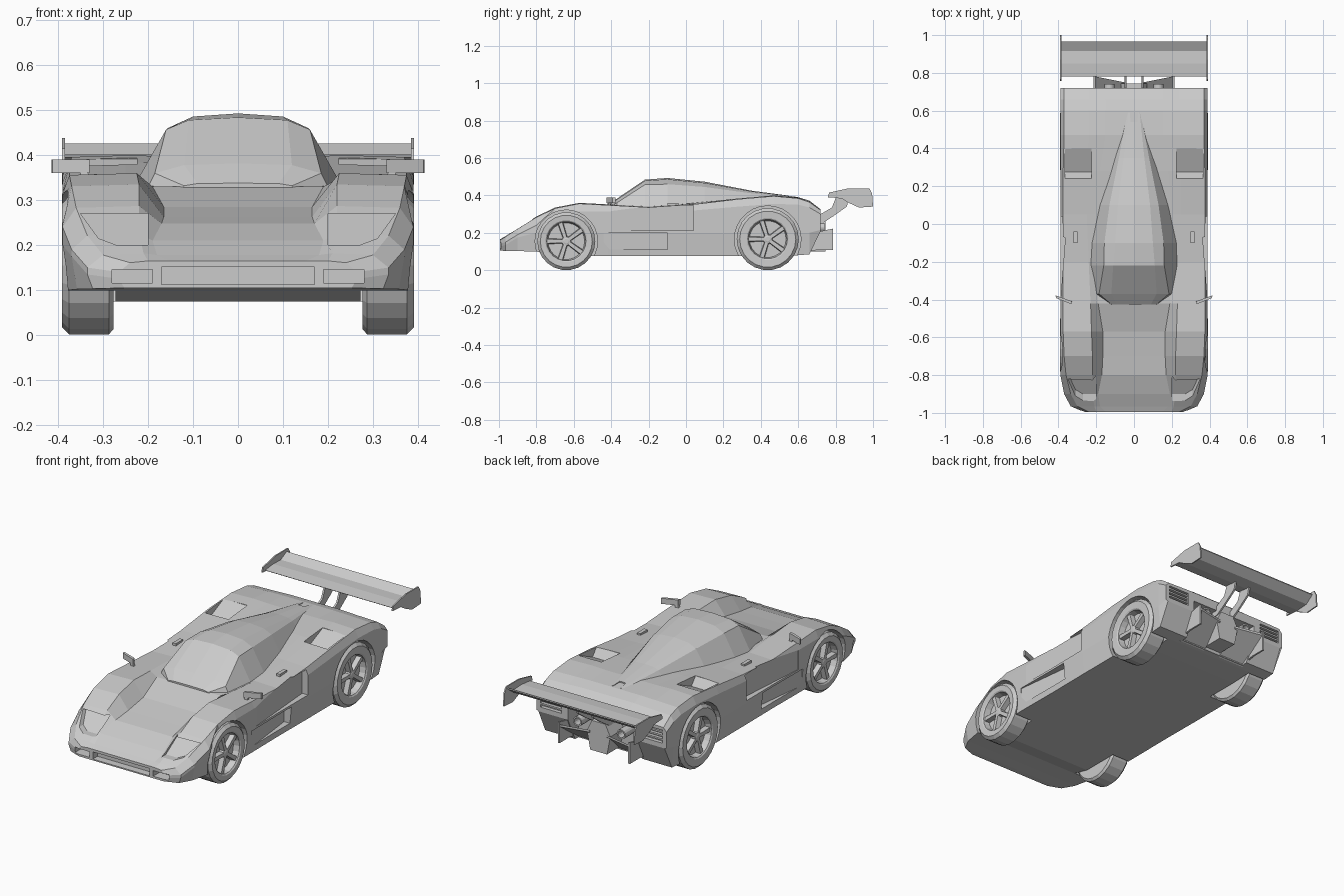
import bpy, bmesh, math
from mathutils import Matrix, Vector

if "Cube" in bpy.data.objects:
    bpy.data.objects.remove(bpy.data.objects["Cube"])


def make(name, verts, faces):
    me = bpy.data.meshes.new(name)
    me.from_pydata(verts, [], faces)
    bm = bmesh.new()
    bm.from_mesh(me)
    bmesh.ops.remove_doubles(bm, verts=bm.verts, dist=1e-5)
    bmesh.ops.recalc_face_normals(bm, faces=bm.faces)
    bm.to_mesh(me)
    bm.free()
    ob = bpy.data.objects.new(name, me)
    bpy.context.collection.objects.link(ob)
    return ob


def skin(name, rings):
    """Closed rings of equal length joined into a capped solid."""
    n = len(rings[0])
    verts = [p for r in rings for p in r]
    faces = [(i * n + j, i * n + (j + 1) % n, (i + 1) * n + (j + 1) % n, (i + 1) * n + j)
             for i in range(len(rings) - 1) for j in range(n)]
    faces += [tuple(range(n)), tuple(range(len(verts) - n, len(verts)))]
    return make(name, verts, faces)


def prism(name, pts, axis, a, b, s=1):
    """Extrude a 2D outline along an axis; s=-1 mirrors it to the left side."""
    put = {'x': lambda p, t: (s * t, p[0], p[1]),
           'y': lambda p, t: (s * p[0], t, p[1]),
           'z': lambda p, t: (s * p[0], p[1], t)}[axis]
    return skin(name, [[put(p, t) for p in pts] for t in (a, b)])


def box(name, x0, x1, y0, y1, z0, z1, s=1):
    return prism(name, [(x0, y0), (x1, y0), (x1, y1), (x0, y1)], 'z', z0, z1, s)


def lathe(name, prof, cy, cz, seg, s=1):
    """Revolve (radius, x) points around an x axis line."""
    rings = []
    for r, x in prof:
        rings.append([(s * x, cy + r * math.cos(2 * math.pi * k / seg),
                       cz + r * math.sin(2 * math.pi * k / seg)) for k in range(seg)])
    return skin(name, rings)


def cut(ob, cutter):
    m = ob.modifiers.new("cut", 'BOOLEAN')
    m.operation, m.solver, m.object = 'DIFFERENCE', 'EXACT', cutter
    bpy.context.view_layer.update()
    dg = bpy.context.evaluated_depsgraph_get()
    me = bpy.data.meshes.new_from_object(ob.evaluated_get(dg))
    ob.modifiers.clear()
    ob.data = me
    bpy.data.objects.remove(cutter)


def full_ring(half, y):
    """Half section from top centre to bottom, mirrored to a full ring."""
    right = [(x, y, z) for x, z in half]
    return right + [(-x, y, z) for x, y, z in reversed(right[1:])]


# Body shell: y, centre z, valley x, fender inner x, fender z, fender outer x, side x, shoulder z, bottom z
stations = [
    (-.995, .165, .15, .20, .165, .24, .265, .14, .105),
    (-.965, .178, .18, .21, .182, .30, .335, .15, .103),
    (-.90, .21, .19, .22, .225, .335, .37, .19, .102),
    (-.80, .248, .17, .22, .287, .36, .39, .24, .10),
    (-.70, .263, .165, .22, .335, .37, .39, .28, .075),
    (-.57, .285, .165, .225, .36, .375, .39, .315, .075),
    (-.42, .33, .19, .23, .352, .375, .39, .315, .075),
    (-.20, .335, .20, .24, .34, .375, .388, .31, .075),
    (.05, .36, .20, .25, .357, .375, .39, .32, .075),
    (.28, .383, .18, .25, .384, .375, .39, .34, .075),
    (.47, .397, .15, .24, .40, .37, .39, .355, .075),
    (.60, .39, .15, .24, .388, .37, .39, .35, .08),
    (.66, .372, .15, .24, .368, .37, .39, .335, .085),
    (.72, .325, .15, .24, .325, .37, .388, .30, .21)]
rings = []
for y, zc, xi, xf, zf, xo, xs, zs, zb in stations:
    zm = max(min(.2, zs - .015), zb + .005)
    rings.append(full_ring([(0, zc), (xi, zc), (xf, zf), (xo, zf - .004), (xs, zs),
                            (xs, zm), (xs - .012, zb)], y))
body = skin("body_shell", rings)

# Wheel positions: y, radius
WHEELS = {"front": (-.64, .155), "rear": (.437, .166)}

# Openings cut into the body, both sides
for s in (1, -1):
    for y, r in WHEELS.values():
        cut(body, lathe("arch_cut", [(r + .012, .272), (r + .012, .45)], y, r, 28, s))
    # door hollow and lower side intake
    cut(body, prism("door_cut", [(.42, -.40), (.389, -.40), (.355, .04), (.42, .04)], 'z', .212, .345, s))
    cut(body, prism("sill_cut", [(.42, -.44), (.385, -.44), (.345, -.10), (.42, -.10)], 'z', .11, .2, s))
    # rear fender scoop
    cut(body, prism("scoop_cut", [(.24, .45), (.24, .378), (.275, .335), (.40, .392), (.40, .45)],
                    'x', .225, .365, s))
    # headlight pocket with a slanted back
    lamp = [(.35, .27), (.20, .27), (.20, .2), (.27, .2), (.31, .215)]
    cut(body, skin("lamp_cut", [[(s * x, -1.1, z) for x, z in lamp],
                                [(s * x, -.90 + (z - .2) * 1.55, z) for x, z in lamp]]))
    # corner nose intake and tail grille pocket
    cut(body, box("duct_cut", .19, .28, -1.1, -.94, .116, .146, s))
    cut(body, box("grille_cut", .24, .365, .70, .8, .235, .305, s))
cut(body, box("nose_cut", -.17, .17, -1.1, -.955, .112, .151))
cut(body, box("tail_cut", -.2, .2, .63, .9, 0, .275))

# Cabin bubble: y, then half section
cabin = [
    (-.425, [(0, .338), (.09, .337), (.12, .332), (.13, .31)]),
    (-.37, [(0, .382), (.12, .378), (.185, .36), (.21, .31)]),
    (-.22, [(0, .484), (.11, .478), (.16, .457), (.238, .32)]),
    (-.10, [(0, .493), (.10, .486), (.157, .46), (.238, .32)]),
    (.10, [(0, .473), (.085, .466), (.13, .445), (.195, .34)]),
    (.35, [(0, .425), (.055, .421), (.08, .411), (.115, .37)]),
    (.59, [(0, .393), (.03, .392), (.035, .388), (.045, .37)])]
canopy = skin("cabin", [full_ring(h, y) for y, h in cabin])
cut(canopy, prism("vent_cut", [(-.018, .54), (.018, .54), (.028, .65), (-.028, .65)], 'z', .386, .45))

# Wheels: tyre with dished rim, hub and five spokes
for s, side in ((1, "right"), (-1, "left")):
    for pos, (y, r) in WHEELS.items():
        lathe(f"{pos}_{side}_wheel",
              [(.02, .277), (r - .012, .277), (r, .287), (r, .376), (r - .016, .391), (.112, .389),
               (.105, .384), (.098, .352), (.02, .352)], y, r, 22, s)
        lathe(f"{pos}_{side}_hub", [(.027, .35), (.024, .376), (.012, .38)], y, r, 12, s)
        for k in range(5):
            rot = Matrix.Rotation(math.radians(90 + 72 * k), 3, 'X')
            ring = [(.352, -.012, .015), (.378, -.009, .015), (.378, .009, .015), (.352, .012, .015)]
            ends = []
            for d in (.015, .103):
                pts = [rot @ Vector((x, w * (1 if d < .05 else 1.25), d)) for x, w, _ in ring]
                ends.append([(s * p.x, p.y + y, p.z + r) for p in pts])
            skin(f"{pos}_{side}_spoke_{k + 1}", ends)

# Rear wing: kicked-up blade
prism("wing_blade", [(.78, .395), (.85, .402), (.915, .40), (.965, .426), (.967, .42),
                     (.92, .385), (.85, .38), (.79, .388)], 'x', -.388, .388)

plate = [(.758, .39), (.765, .415), (.87, .438), (.98, .438), (.995, .41), (1.0, .34),
         (.925, .335), (.87, .36), (.83, .385)]
strut = [(.66, .25), (.72, .245), (.79, .29), (.86, .34), (.87, .385), (.80, .385), (.78, .335), (.72, .30)]
fin = [(.655, .10), (.68, .2), (.785, .222), (.785, .108), (.70, .108)]
for s, side in ((1, "right"), (-1, "left")):
    prism(f"wing_end_plate_{side}", plate, 'x', .385, .392, s)
    prism(f"wing_strut_{side}", strut, 'x', .04, .05, s)
    # diffuser fin, ramp and exhaust
    prism(f"diffuser_fin_{side}", fin, 'x', .205, .215, s)
    skin(f"diffuser_ramp_{side}", [[(s * .21, .62, z), (s * .05, .62, z), (s * .05, .75, z + h),
                                    (s * .21, .782, z + h)]
                                   for z, h in ((.08, .115), (.09, .117))][::1])
    pipe = lathe(f"exhaust_{side}", [(.018, 0), (.026, 0), (.026, .12), (.018, .12), (.018, .02)], 0, 0, 14)
    pipe.data.transform(Matrix.Translation((s * .13, .62, .228)) @ Matrix.Rotation(math.pi / 2, 4, 'Z'))
    # tail grille slats
    for k in range(3):
        z = .248 + k * .02
        box(f"grille_slat_{side}_{k + 1}", .24, .365, .70, .717, z, z + .009, s)
    # door mirror and its stalk
    prism(f"mirror_{side}", [(.33, -.425), (.413, -.392), (.415, -.378), (.332, -.408)], 'z', .36, .39, s)
    skin(f"mirror_stalk_{side}", [[(s * .325, -.42, .335), (s * .345, -.42, .335), (s * .345, -.405, .335),
                                   (s * .325, -.405, .335)],
                                  [(s * .335, -.42, .365), (s * .352, -.416, .365), (s * .352, -.404, .365),
                                   (s * .335, -.408, .365)]])
    # small deck blister
    box(f"deck_blister_{side}", .30, .32, -.10, -.04, .33, .358, s)

# Gearbox wedge under the tail
prism("gearbox", [(-.05, .10), (.05, .10), (.07, .2), (.04, .26), (-.04, .26), (-.07, .2)], 'y', .62, .745)
